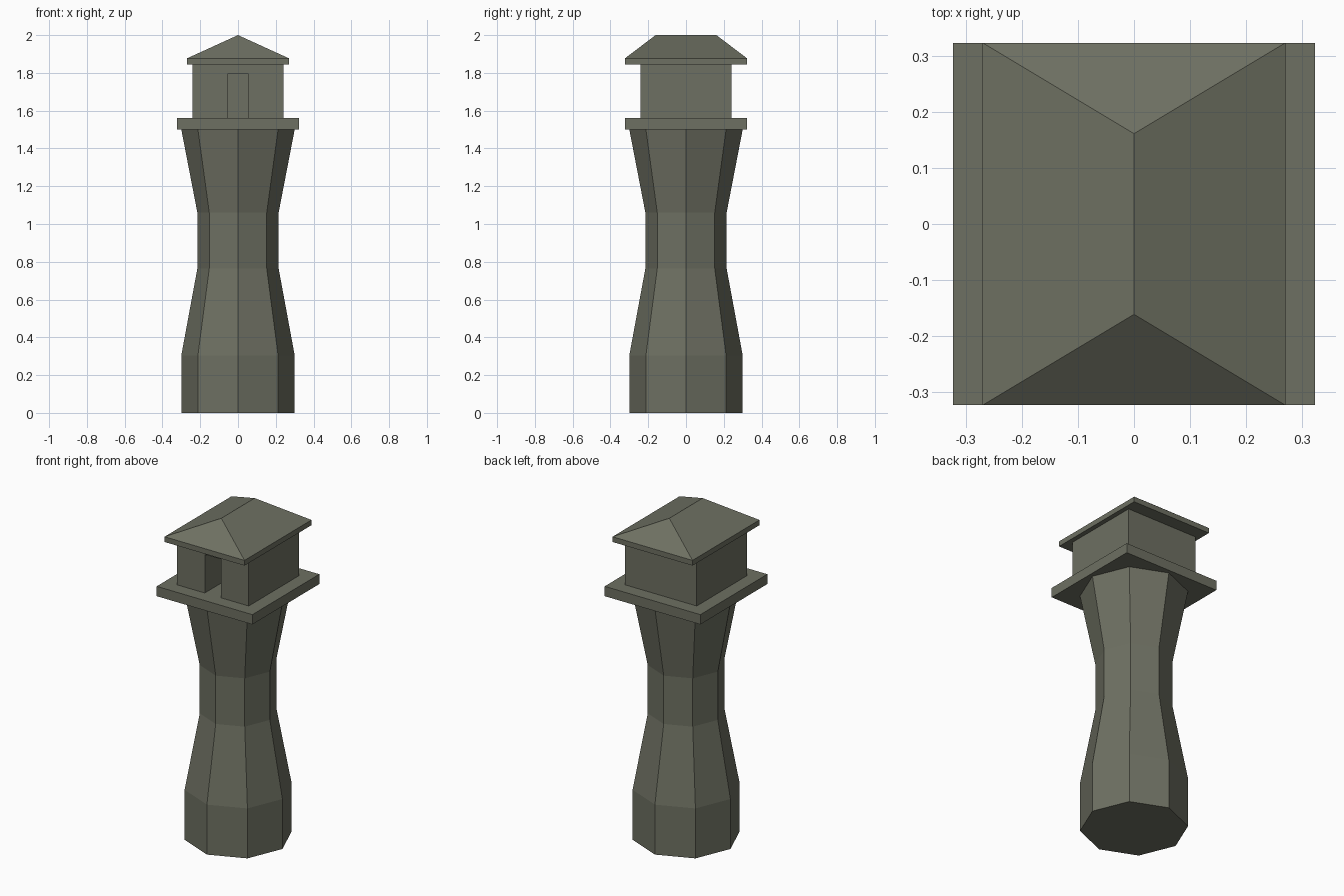
import bpy, bmesh, math

if "Cube" in bpy.data.objects:
    bpy.data.objects.remove(bpy.data.objects["Cube"])

# single flat grey-green stone colour
stone = bpy.data.materials.new("grey_green_stone")
stone.diffuse_color = (0.155, 0.162, 0.122, 1)
stone.use_nodes = True
stone.node_tree.nodes["Principled BSDF"].inputs["Base Color"].default_value = stone.diffuse_color


def loft(name, rings):
    """Closed solid skinned through equal-length rings of points."""
    bm = bmesh.new()
    vs = [[bm.verts.new(p) for p in ring] for ring in rings]
    n = len(vs[0])
    for a, b in zip(vs, vs[1:]):
        for i in range(n):
            j = (i + 1) % n
            bm.faces.new((a[i], a[j], b[j], b[i]))
    bm.faces.new(vs[0][::-1])
    bm.faces.new(vs[-1])
    # merge coincident points (used for the roof ridge)
    bmesh.ops.remove_doubles(bm, verts=bm.verts[:], dist=1e-5)
    bmesh.ops.recalc_face_normals(bm, faces=bm.faces[:])
    me = bpy.data.meshes.new(name)
    bm.to_mesh(me)
    bm.free()
    me.materials.append(stone)
    ob = bpy.data.objects.new(name, me)
    bpy.context.collection.objects.link(ob)
    return ob


def octagon(r, z):
    return [(r * math.cos(i * math.pi / 4), r * math.sin(i * math.pi / 4), z)
            for i in range(8)]


def rect(hx, hy, z, cy=0):
    return [(sx * hx, cy + sy * hy, z)
            for sx, sy in ((-1, -1), (1, -1), (1, 1), (-1, 1))]


# waisted eight-sided tower shaft
loft("tower_shaft", [octagon(r, z) for r, z in
     ((0.3, 0), (0.3, 0.305), (0.215, 0.765), (0.215, 1.06), (0.3, 1.5))])

# square lookout platform
loft("platform", [rect(0.323, 0.323, z) for z in (1.5, 1.56)])

# cabin with a deep doorway cut into the front
cabin = loft("cabin", [rect(0.242, 0.242, z) for z in (1.56, 1.845)])
cutter = loft("doorway_cutter", [rect(0.055, 0.16, z, -0.14) for z in (1.5, 1.795)])
cutter.hide_render = True
cutter.display_type = 'WIRE'
cut = cabin.modifiers.new("doorway", 'BOOLEAN')
cut.operation = 'DIFFERENCE'
cut.solver = 'EXACT'
cut.object = cutter

# eave slab
loft("roof_eave", [rect(0.27, 0.323, z) for z in (1.845, 1.877)])

# hipped roof rising to a ridge along y
bm = bmesh.new()
base = [bm.verts.new(p) for p in rect(0.27, 0.323, 1.877)]
front = bm.verts.new((0, -0.161, 2))
back = bm.verts.new((0, 0.161, 2))
a, b, c, d = base
for f in ((a, b, front), (c, d, back), (b, c, back, front),
          (d, a, front, back), (d, c, b, a)):
    bm.faces.new(f)
bmesh.ops.recalc_face_normals(bm, faces=bm.faces[:])
me = bpy.data.meshes.new("hipped_roof")
bm.to_mesh(me)
bm.free()
me.materials.append(stone)
bpy.context.collection.objects.link(bpy.data.objects.new("hipped_roof", me))
